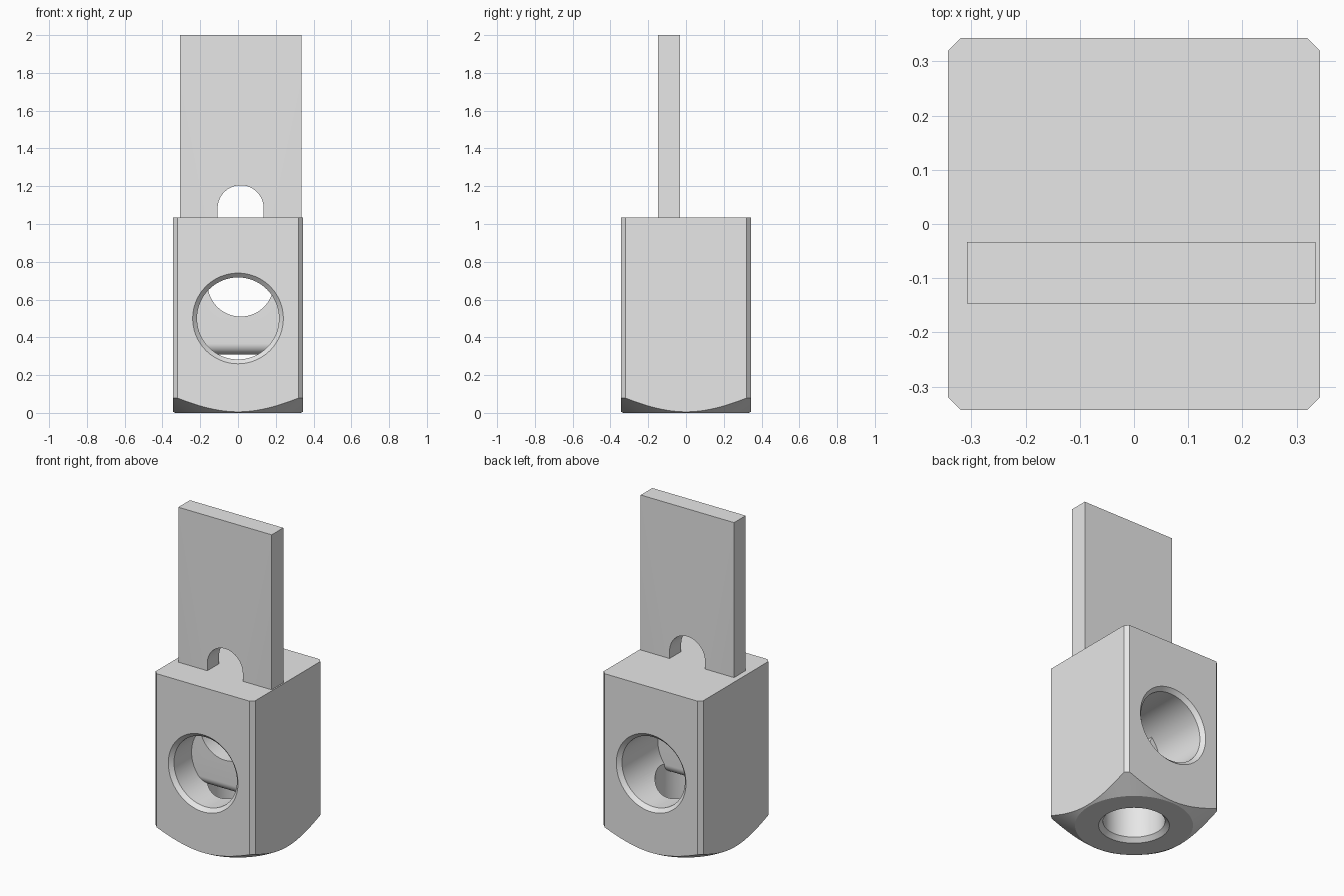
import bpy, bmesh, math
from mathutils import Matrix, Vector

if "Cube" in bpy.data.objects:
    bpy.data.objects.remove(bpy.data.objects["Cube"], do_unlink=True)

grey = bpy.data.materials.new("plain grey")
colour = (0.8, 0.8, 0.8, 1)
grey.use_nodes = True
grey.diffuse_color = colour
grey.node_tree.nodes["Principled BSDF"].inputs["Base Color"].default_value = colour


def finish(name, bm):
    bmesh.ops.recalc_face_normals(bm, faces=bm.faces)
    mesh = bpy.data.meshes.new(name)
    bm.to_mesh(mesh)
    bm.free()
    mesh.materials.append(grey)
    obj = bpy.data.objects.new(name, mesh)
    bpy.context.collection.objects.link(obj)
    return obj


def prism(name, points, depth):
    """Extrude a closed outline of 3D points along a vector."""
    bm = bmesh.new()
    face = bm.faces.new([bm.verts.new(p) for p in points])
    new = bmesh.ops.extrude_face_region(bm, geom=[face])["geom"]
    verts = [v for v in new if isinstance(v, bmesh.types.BMVert)]
    bmesh.ops.translate(bm, verts=verts, vec=Vector(depth))
    return finish(name, bm)


def turned(name, profile, matrix=Matrix(), sides=96):
    """Closed solid of revolution from (radius, height) rings."""
    bm = bmesh.new()
    angles = [2 * math.pi * i / sides for i in range(sides)]
    rings = [[bm.verts.new((r * math.cos(a), r * math.sin(a), h)) for a in angles]
             for r, h in profile]
    for low, high in zip(rings, rings[1:]):
        for i in range(sides):
            j = (i + 1) % sides
            bm.faces.new((low[i], low[j], high[j], high[i]))
    bm.faces.new(rings[0])
    bm.faces.new(rings[-1])
    bm.transform(matrix)
    return finish(name, bm)


def cut(target, cutter, operation="DIFFERENCE"):
    mod = target.modifiers.new("cut", "BOOLEAN")
    mod.object, mod.operation, mod.solver = cutter, operation, "EXACT"
    bpy.context.view_layer.objects.active = target
    bpy.ops.object.modifier_apply(modifier=mod.name)
    bpy.data.objects.remove(cutter, do_unlink=True)


def arc(cx, cz, radius, start, end, steps=32):
    angles = [math.radians(start + (end - start) * i / steps) for i in range(steps + 1)]
    return [(cx + radius * math.cos(a), cz + radius * math.sin(a)) for a in angles]


# Body: square block with chamfered upright edges
half, chamfer, height = 0.343, 0.023, 1.035
inner = half - chamfer
outline = []
for sx, sy in ((1, 1), (-1, 1), (-1, -1), (1, -1)):
    pair = [(sx * half, sy * inner, 0), (sx * inner, sy * half, 0)]
    outline += pair if sx == sy else pair[::-1]
body = prism("body", outline, (0, 0, height))

# Conical relief under the body
slope = 1 / math.tan(math.radians(30))
cut(body, turned("relief", [(0.333, 0), (0.333 + 1.2 * slope, 1.2)], sides=128), "INTERSECT")

# Tunnel from front to back with chamfered mouths
rim, bore, far = 0.24, 0.217, 0.5
step = rim - bore
tunnel = [(rim, -far), (rim, -half), (bore, step - half),
          (bore, half - step), (rim, half), (rim, far)]
cut(body, turned("tunnel", tunnel,
                 Matrix.Translation((0, 0, 0.5)) @ Matrix.Rotation(math.pi / 2, 4, "X")))

# Chamfered hole in the underside, meeting the tunnel
cut(body, turned("bottom_hole", [(0.2, -0.1), (0.2, 0), (0.175, 0.025), (0.175, 0.5)]))

# Upright plate with a rounded lower edge that crosses the tunnel
mid_y, thick = -0.09, 0.057
section = arc(mid_y, 0.31 + thick, thick, 180, 360, 24)
section += [(mid_y + thick, 2), (mid_y - thick, 2)]
plate = prism("plate", [(-0.308, y, z) for y, z in section], (0.643, 0, 0))

# Arched slot above the body, round hole inside the tunnel
slot = arc(0.014, 1.083, 0.122, 0, 180) + [(-0.108, 0.95), (0.136, 0.95)]
hole = arc(0.014, 0.685, 0.175, 0, 354, 59)
for name, shape in (("slot", slot), ("hole", hole)):
    cut(plate, prism(name, [(x, -0.3, z) for x, z in shape], (0, 0.5, 0)))

# Smooth round surfaces, sharp edges
for obj in (body, plate):
    bpy.ops.object.select_all(action="DESELECT")
    obj.select_set(True)
    bpy.context.view_layer.objects.active = obj
    bpy.ops.object.shade_smooth_by_angle(angle=math.radians(20))
